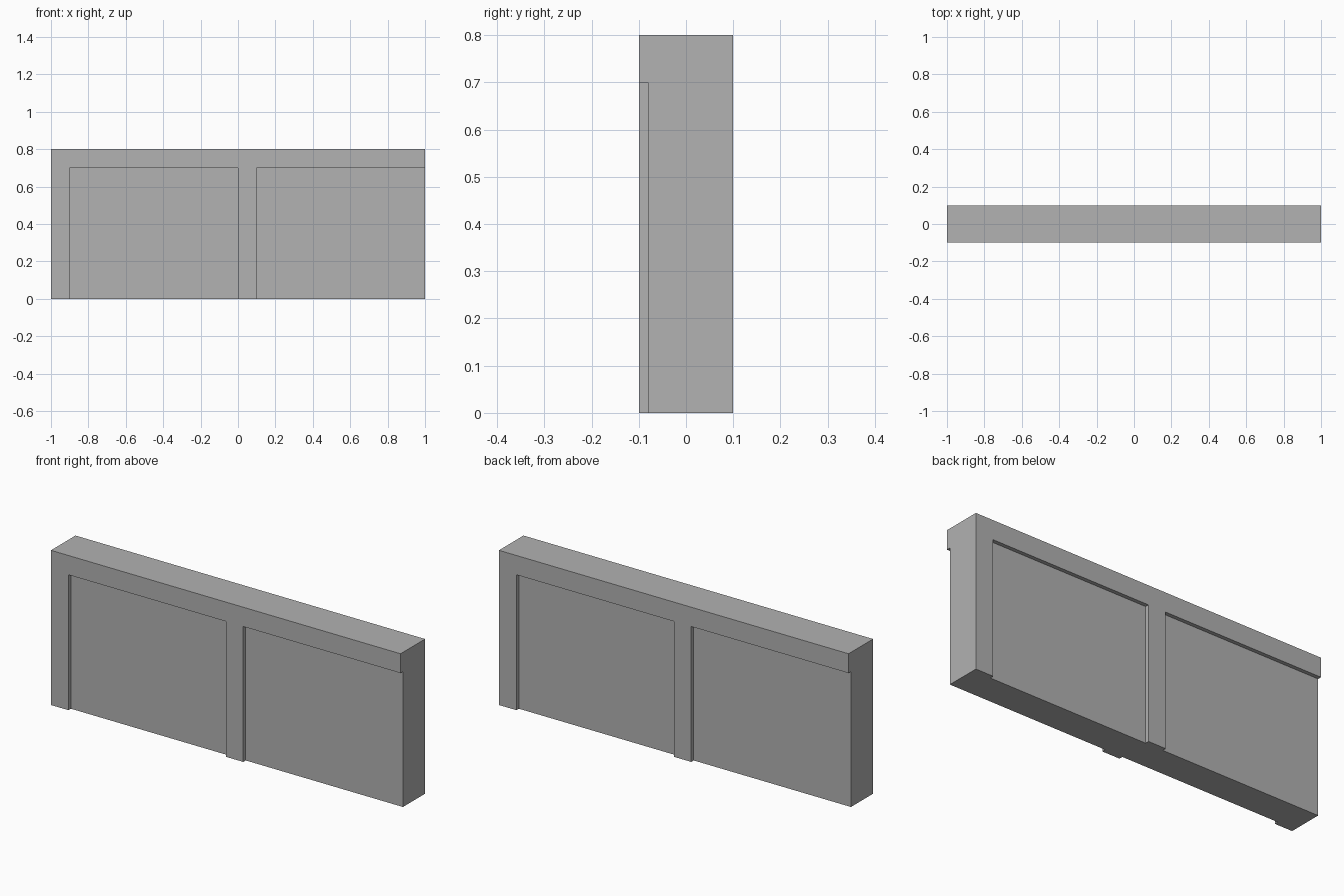
import bpy
import bmesh
from mathutils import Matrix, Vector

if "Cube" in bpy.data.objects:
    bpy.data.objects.remove(bpy.data.objects["Cube"], do_unlink=True)

grey = bpy.data.materials.new("plain_grey")
grey.use_nodes = True
colour = (0.445, 0.445, 0.445, 1)
grey.diffuse_color = colour
grey.node_tree.nodes["Principled BSDF"].inputs["Base Color"].default_value = colour


def add_box(bm, low, high):
    low, high = Vector(low), Vector(high)
    place = Matrix.Translation((low + high) / 2) @ Matrix.Diagonal((*(high - low), 1))
    return bmesh.ops.create_cube(bm, size=1, matrix=place)["verts"]


def make_object(name, bm):
    mesh = bpy.data.meshes.new(name)
    bm.to_mesh(mesh)
    bm.free()
    mesh.materials.append(grey)
    obj = bpy.data.objects.new(name, mesh)
    bpy.context.collection.objects.link(obj)
    return obj


# Solid wall slab
bm = bmesh.new()
add_box(bm, (-1, -0.1, 0), (1, 0.1, 0.8))
wall = make_object("wall", bm)

# Two recessed panels per side; the back is the front turned half round
bm = bmesh.new()
for left, right in ((-0.9, 0), (0.1, 1.1)):
    for turn in (1, -1):
        verts = add_box(bm, (left, -0.2, -0.1), (right, -0.08, 0.7))
        if turn < 0:
            bmesh.ops.rotate(bm, verts=verts, matrix=Matrix.Rotation(3.14159265, 3, "Z"))
cutter = make_object("panel_cutter", bm)
cutter.hide_render = True

# Cut the recesses, leaving the posts and top rail proud
cut = wall.modifiers.new("panel_recesses", "BOOLEAN")
cut.operation = "DIFFERENCE"
cut.solver = "EXACT"
cut.object = cutter
bpy.context.view_layer.objects.active = wall
bpy.ops.object.modifier_apply(modifier=cut.name)
bpy.data.objects.remove(cutter, do_unlink=True)
